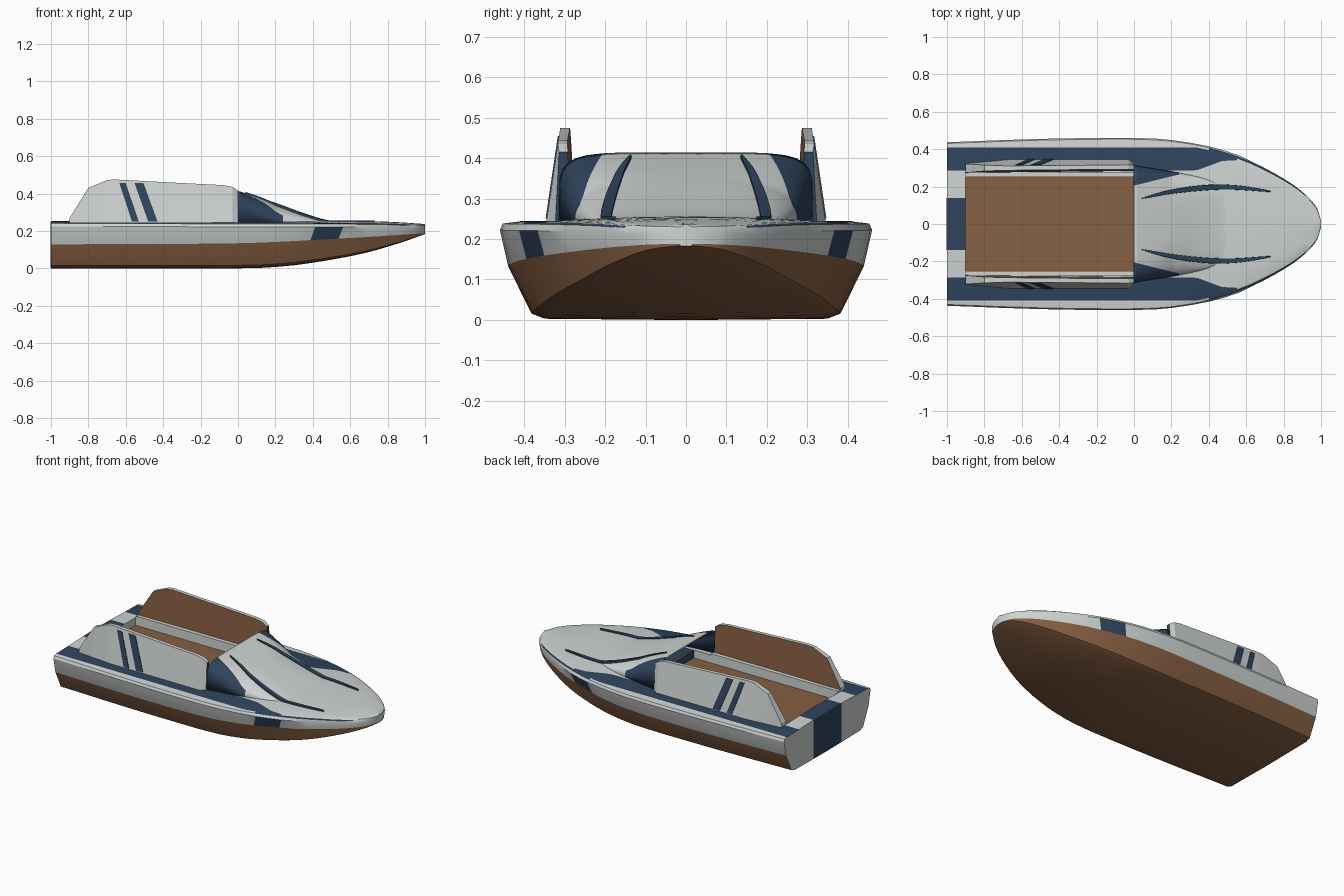
import bpy, bmesh, math

if "Cube" in bpy.data.objects:
    bpy.data.objects.remove(bpy.data.objects["Cube"], do_unlink=True)


def material(name, rgb):
    m = bpy.data.materials.new(name)
    m.use_nodes = True
    m.diffuse_color = (*rgb, 1)
    m.node_tree.nodes["Principled BSDF"].inputs["Base Color"].default_value = (*rgb, 1)
    return m


MATS = [material("brown", (0.24, 0.115, 0.055)),
        material("pale grey", (0.62, 0.66, 0.65)),
        material("navy blue", (0.028, 0.058, 0.11))]
BROWN, GREY, BLUE = range(3)


def finish(name, bm, angle=None, recalc=True):
    if recalc:
        bmesh.ops.recalc_face_normals(bm, faces=bm.faces)
    mesh = bpy.data.meshes.new(name)
    bm.to_mesh(mesh)
    bm.free()
    for m in MATS:
        mesh.materials.append(m)
    ob = bpy.data.objects.new(name, mesh)
    bpy.context.collection.objects.link(ob)
    if angle:
        bpy.ops.object.select_all(action="DESELECT")
        ob.select_set(True)
        bpy.context.view_layer.objects.active = ob
        bpy.ops.object.shade_smooth_by_angle(angle=math.radians(angle))
    return ob


def curve(pts, x):
    """Smooth interpolation through (x, value) pairs."""
    x = min(max(x, pts[0][0]), pts[-1][0])
    i = next(k for k in range(len(pts) - 1) if x <= pts[k + 1][0])

    def slope(k):
        a, b = pts[max(k - 1, 0)], pts[min(k + 1, len(pts) - 1)]
        return (b[1] - a[1]) / (b[0] - a[0])
    (x0, v0), (x1, v1) = pts[i], pts[i + 1]
    d = x1 - x0
    t = (x - x0) / d
    return ((1 + 2 * t) * (1 - t) ** 2 * v0 + t * (1 - t) ** 2 * d * slope(i)
            + t * t * (3 - 2 * t) * v1 + t * t * (t - 1) * d * slope(i + 1))


def loft(bm, rings, paint, closed=True, caps=None):
    """Quads between rings; paint(ring, column) gives the colour."""
    vs = [[bm.verts.new(p) for p in r] for r in rings]
    n = len(rings[0])
    for i in range(len(vs) - 1):
        for j in range(n if closed else n - 1):
            k = (j + 1) % n
            c = paint(i, j)
            if c is not None:
                bm.faces.new((vs[i][j], vs[i][k], vs[i + 1][k], vs[i + 1][j])).material_index = c
    if caps:
        for ring, c in zip((vs[0], vs[-1]), caps):
            if c is not None:
                bm.faces.new(ring).material_index = c


def box(name, x, y, z, colour):
    bm = bmesh.new()
    loft(bm, [[(a, y[0], z[0]), (a, y[1], z[0]), (a, y[1], z[1]), (a, y[0], z[1])] for a in x],
         lambda i, j: colour, caps=(colour, colour))
    return finish(name, bm)


# Hull and deck, lofted from stern to bow
OUTLINE = [(-1, .437), (-.5, .455), (0, .46), (.2, .449), (.4, .413), (.6, .347),
           (.8, .243), (.9, .172), (.96, .112), (.985, .07), (1, .015)]
KEEL = [(-1, 0), (0, 0), (.15, .004), (.33, .02), (.65, .075), (.86, .134), (1, .183)]
PAINT_LINE = [(-1, .128), (0, .134), (.4, .151), (.7, .168), (1, .188)]
SHEER = [(-1, .242), (.4, .24), (.8, .236), (1, .226)]
stations = [-1, -.9, -.7, -.5, -.3, -.15, 0, .12, .2, .3, .34, .4, .47, .55, .62, .69, .75,
            .8, .85, .89, .92, .945, .965, .98, .992, 1]


def section(x):
    w, k = curve(OUTLINE, x), curve(KEEL, x)
    p, s = curve(PAINT_LINE, x), curve(SHEER, x)
    bow = max(0, x) ** 2
    low = p - k
    crown = .012 * min(max(0, 5 * x), 1) * (1 - x)
    rake = .012 if x in (.4, .47, .55) else 0       # slants the side patch
    band = .285 + .37 * max(0, x - .33)
    half = [(x, (.76 + .1 * bow) * w, k + .025 * low), (x, (.83 + .1 * bow) * w, k + .12 * low),
            (x - rake, .955 * w, p), (x + rake, w, s - .019), (x, .985 * w, s - .003),
            (x, min(.41, .955 * w), s + .002),
            (x, min(band, (.76 if x < .3 else .93) * w), s + .004),
            (x, min(.25, .66 * w), s + .006 + .5 * crown), (x, min(.14, .36 * w), s + .009 + crown)]
    right = [(a, -y, z) for a, y, z in reversed(half)]
    return [(x, 0, k)] + half + [(x, 0, s + .011 + crown)] + right


def hull_paint(i, j):
    x = stations[i]
    c = min(j, 19 - j)                       # same column on both sides
    if c < 3:
        return BROWN
    if c == 3:
        return BLUE if x in (.4, .47) else GREY
    if c == 5:
        return BLUE if .4 <= x < .9 else GREY
    if c == 6:
        return BLUE if x < .55 else GREY
    if c >= 8 and -.9 <= x < .12:
        return None                          # cockpit opening
    if c >= 8 and .12 <= x < .3:
        return BLUE                          # hidden deck beneath the hood
    return BLUE if c == 9 and x < -.9 else GREY


bm = bmesh.new()
loft(bm, [section(x) for x in stations], hull_paint, caps=(GREY, GREY))
finish("hull", bm, 28)
box("transom_stripe", (-1.002, -.995), (-.14, .14), (.004, .249), BLUE)

# Cockpit tub: brown floor, pale walls, blue bulkhead
bm = bmesh.new()
tub = [[(x, y, z) for x, y in ((-.9, -.25), (.12, -.25), (.12, .25), (-.9, .25))] for z in (.25, .2)]
loft(bm, tub, lambda i, j: BLUE if j == 1 else GREY, caps=(None, BROWN))
bmesh.ops.recalc_face_normals(bm, faces=bm.faces)
bmesh.ops.reverse_faces(bm, faces=bm.faces)
finish("cockpit_tub", bm, recalc=False)

# Raised hood ahead of the cockpit, a shell open at the back
BASE = .244
HEIGHT = [(0, .17), (.1, .139), (.22, .1), (.35, .052), (.46, .018), (.56, 0)]
WIDTH = [(0, .315), (.12, .295), (.25, .272), (.4, .235), (.56, .16)]


def hood_shape(x):
    return curve(WIDTH, x), curve(HEIGHT, x), 2.6 + 3.5 * max(0, 1 - x / .2)


def hood_z(x, y):
    w, h, n = hood_shape(x)
    return BASE + h * max(0, 1 - (abs(y) / w) ** n) ** (1 / n)


def hood_ring(x):
    """Six columns below the colour edge on each side, the rest above it."""
    w, h, n = hood_shape(x)
    edge = math.acos(min((.205 + .25 * x) / w, .96) ** (n / 2))
    angles = [edge * i / 6 for i in range(6)]
    angles += [edge + (math.pi / 2 - edge) * i / 14 for i in range(15)]
    half = [(x, w * max(0, math.cos(a)) ** (2 / n), BASE + h * math.sin(a) ** (2 / n)) for a in angles]
    return half + [(x, -y, z) for x, y, z in reversed(half[:-1])]


bm = bmesh.new()
loft(bm, [hood_ring(.02 * i) for i in range(29)],
     lambda i, j: BLUE if i < 12 and min(j, 39 - j) < 6 else GREY, closed=False)
ob = finish("hood", bm, 50)
if ob.data.polygons[20].normal.z < 0:
    ob.data.flip_normals()
shell = ob.modifiers.new("shell", "SOLIDIFY")
shell.thickness = .01
shell.offset = -1
shell.material_offset = 1                    # blue lining

# Tapered trim fins over the hood
FIN = [(.04, .137), (.2, .172), (.4, .195), (.55, .195), (.73, .175)]
for side, s in (("left", 1), ("right", -1)):
    rings = []
    for i in range(33):
        t = i / 32
        x = .04 + .69 * t
        y = curve(FIN, x)
        z = max(hood_z(x, y), .249)
        r = .003 + .014 * math.sin(math.pi * t) ** .7
        rings.append([(x, s * (y + a), z + b) for a, b in
                      ((-r, -.012), (-.8 * r, .007), (.8 * r, .007), (r, -.02))])
    bm = bmesh.new()
    loft(bm, rings, lambda i, j: BLUE, caps=(BLUE, BLUE))
    finish(side + "_hood_fin", bm, 40)

# Side panels leaning inwards and tapering at both ends, with slanted stripes
PANEL_TOP = [(-.9, .27), (-.8, .43), (-.7, .472), (-.66, .475), (-.3, .456), (-.08, .445),
             (-.03, .435), (0, .415)]
STRIPES = [((-.634, .455), (-.6, .455), (-.53, .25), (-.567, .25)),
           ((-.553, .455), (-.505, .455), (-.43, .25), (-.48, .25))]


def outer(x, z):
    taper = max(0, 1 + x / .03, (-.66 - x) / .24)
    return .345 - .034 * (z - .245) / .23 - .022 * taper * (1 - (z - .245) / .23)


def inner(x, z):
    return .284 + .012 * x + .011 * (z - .245) / .23


for side, s in (("left", 1), ("right", -1)):
    bm = bmesh.new()
    rings = [[(x, s * f(x, z), z) for f, z in ((outer, .24), (outer, top), (inner, top), (inner, .24))]
             for x, top in PANEL_TOP]
    loft(bm, rings, lambda i, j: BROWN if j == 2 else GREY, caps=(GREY, BLUE))
    finish(side + "_side_panel", bm)
    for n, shape in enumerate(STRIPES):
        bm = bmesh.new()
        loft(bm, [[(x, s * (outer(x, z) + d), z) for x, z in shape] for d in (.003, -.003)],
             lambda i, j: BLUE, caps=(BLUE, BLUE))
        finish(f"{side}_panel_stripe_{n + 1}", bm)
    # Ledge along the cockpit edge
    box(side + "_cockpit_ledge", (-.9, 0), sorted((s * .252, s * .278)), (.235, .258), GREY)
